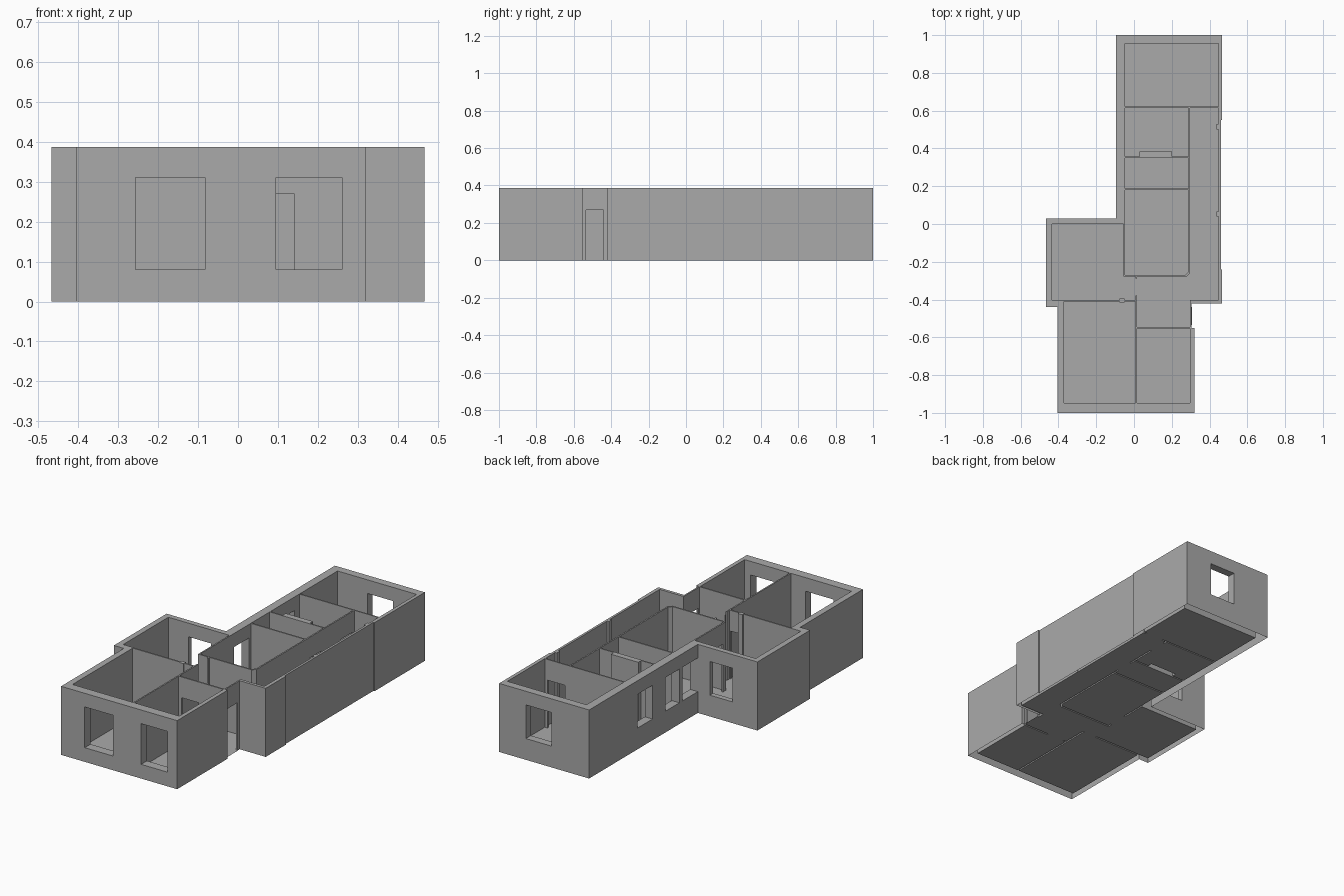
import bpy, bmesh

if "Cube" in bpy.data.objects:
    bpy.data.objects.remove(bpy.data.objects["Cube"])

H = 0.387          # wall height
DOOR = 0.27        # door head height

grey = bpy.data.materials.new("plaster_grey")
grey.diffuse_color = (0.4, 0.4, 0.4, 1)
grey.use_nodes = True
grey.node_tree.nodes["Principled BSDF"].inputs["Base Color"].default_value = grey.diffuse_color


def prism(name, pts, z0, z1):
    """Extrude a plan outline between two heights."""
    bm = bmesh.new()
    base = bm.faces.new([bm.verts.new((x, y, z0)) for x, y in pts])
    if z1 > z0:
        ext = bmesh.ops.extrude_face_region(bm, geom=[base])
        top = [v for v in ext["geom"] if isinstance(v, bmesh.types.BMVert)]
        bmesh.ops.translate(bm, verts=top, vec=(0, 0, z1 - z0))
        bmesh.ops.recalc_face_normals(bm, faces=bm.faces)
    elif base.normal.z < 0 or sum(
            (a[0] * b[1] - b[0] * a[1]) for a, b in zip(pts, pts[1:] + pts[:1])) < 0:
        base.normal_flip()
    me = bpy.data.meshes.new(name)
    bm.to_mesh(me)
    bm.free()
    me.materials.append(grey)
    ob = bpy.data.objects.new(name, me)
    bpy.context.collection.objects.link(ob)
    return ob


def rect(x0, x1, y0, y1):
    return [(x0, y0), (x1, y0), (x1, y1), (x0, y1)]


# Outer outline of the house
outline = [(-0.405, -1), (0.32, -1), (0.32, -0.55), (0.305, -0.55),
           (0.305, -0.42), (0.467, -0.42), (0.467, -0.24), (0.46, -0.24),
           (0.46, 0.55), (0.467, 0.55), (0.467, 1), (-0.095, 1),
           (-0.095, 0.03), (-0.467, 0.03), (-0.467, -0.44), (-0.405, -0.44)]

# Room outlines
rooms = {
    "back_room": rect(-0.047, 0.447, 0.621, 0.955),
    "chimney_room": [(-0.047, 0.357), (0.03, 0.357), (0.03, 0.383), (0.2, 0.383),
                     (0.2, 0.357), (0.289, 0.357), (0.289, 0.614), (-0.047, 0.614)],
    "small_room": rect(-0.047, 0.289, 0.189, 0.35),
    "middle_room": [(-0.047, -0.27), (0.272, -0.27), (0.289, -0.253),
                    (0.289, 0.181), (-0.047, 0.181)],
    "hall": [(-0.435, 0), (-0.055, 0), (-0.055, -0.278), (0.28, -0.278),
             (0.297, -0.261), (0.297, 0.614), (0.447, 0.614), (0.447, -0.403),
             (0.297, -0.403), (0.297, -0.546), (0.017, -0.546),
             (0.017, -0.403), (-0.435, -0.403)],
    "front_left_room": rect(-0.37, 0.009, -0.948, -0.411),
    "front_right_room": rect(0.017, 0.297, -0.948, -0.554),
}

# Door openings in plan
doors = [rect(0.32, 0.43, 0.612, 0.623), rect(0.287, 0.299, 0.49, 0.595),
         rect(0.287, 0.299, 0.215, 0.32), rect(-0.057, -0.045, -0.25, -0.14),
         rect(-0.05, 0.005, -0.413, -0.401), rect(0.035, 0.14, -0.556, -0.544),
         rect(0.295, 0.307, -0.535, -0.44)]

# Window openings: plan rectangle and sill height
windows = [(rect(-0.257, -0.082, -1.05, -0.93), 0.08),
           (rect(0.095, 0.26, -1.05, -0.93), 0.08),
           (rect(0.14, 0.30, 0.94, 1.05), 0.12),
           (rect(-0.31, -0.17, -0.02, 0.06), 0.12)]
windows += [(rect(-0.15, -0.03, a, b), 0.12)
            for a, b in ((0.435, 0.57), (0.195, 0.32), (0.03, 0.167))]

# Walls: solid block with rooms, doors and windows cut out
walls = prism("walls", outline, 0, H)
cutters = [prism("cut_room", p, -0.1, 0.5) for p in rooms.values()]
cutters += [prism("cut_door", p, -0.1, DOOR) for p in doors]
cutters += [prism("cut_window", p, z, 0.31) for p, z in windows]
for c in cutters:
    c.hide_render = True
    m = walls.modifiers.new("cut", 'BOOLEAN')
    m.operation = 'DIFFERENCE'
    m.solver = 'EXACT'
    m.object = c
bpy.context.view_layer.update()
dg = bpy.context.evaluated_depsgraph_get()
cut_mesh = bpy.data.meshes.new_from_object(walls.evaluated_get(dg))
walls.modifiers.clear()
walls.data = cut_mesh
for c in cutters:
    bpy.data.objects.remove(c)

# The walls are open underneath
bm = bmesh.new()
bm.from_mesh(cut_mesh)
under = [f for f in bm.faces if f.normal.z < -0.9 and f.calc_center_median().z < 0.001]
bmesh.ops.delete(bm, geom=under, context='FACES')
bm.to_mesh(cut_mesh)
bm.free()

# Floors
for name, p in rooms.items():
    prism(name + "_floor", p, 0, 0)
for p in doors:
    prism("doorway_floor", p, 0, 0)

# Small pilasters and wall stubs in the hall
for p in (rect(0.436, 0.448, 0.50, 0.53), rect(0.436, 0.448, 0.04, 0.065),
          rect(0.009, 0.017, -0.288, -0.277), rect(0.009, 0.017, -0.404, -0.378),
          rect(-0.076, -0.05, -0.416, -0.394)):
    prism("pilaster", p, 0, H)
